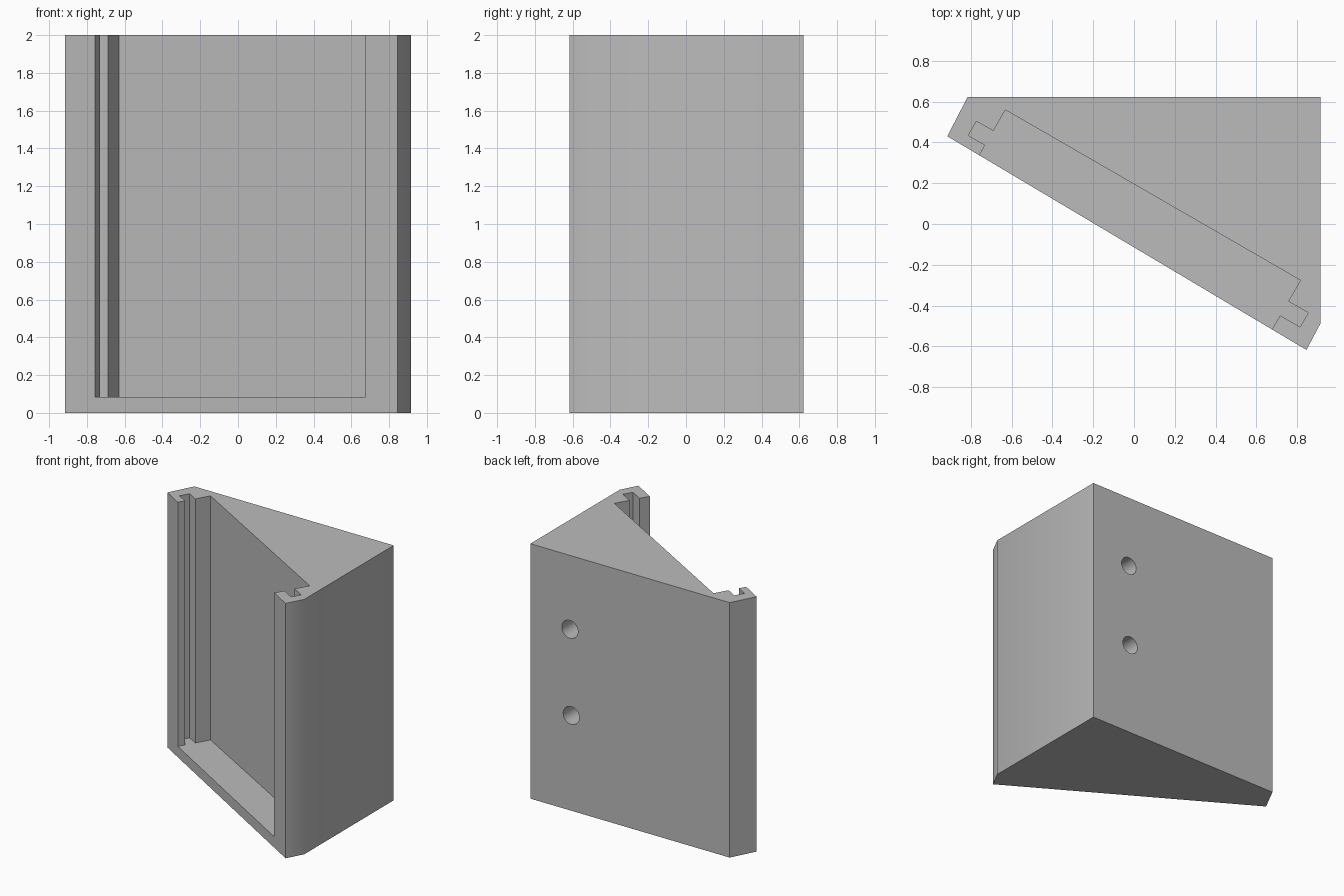
import bpy
import math
from mathutils import Matrix

cube = bpy.data.objects.get("Cube")
if cube:
    bpy.data.objects.remove(cube, do_unlink=True)

grey = bpy.data.materials.new("plain grey")
grey.use_nodes = True
colour = (0.5, 0.5, 0.5, 1)
grey.diffuse_color = colour
grey.node_tree.nodes["Principled BSDF"].inputs["Base Color"].default_value = colour


def prism(name, outline, bottom, top):
    """Extrude a counter-clockwise outline between two heights."""
    n = len(outline)
    verts = [(x, y, z) for z in (bottom, top) for x, y in outline]
    faces = [tuple(reversed(range(n))), tuple(range(n, 2 * n))]
    faces += [(i, (i + 1) % n, n + (i + 1) % n, n + i) for i in range(n)]
    mesh = bpy.data.meshes.new(name)
    mesh.from_pydata(verts, [], faces)
    mesh.materials.append(grey)
    obj = bpy.data.objects.new(name, mesh)
    bpy.context.collection.objects.link(obj)
    return obj


def cut(body, cutter):
    """Subtract the cutter from the body and remove it."""
    cutter.hide_render = True
    mod = body.modifiers.new("cut", 'BOOLEAN')
    mod.operation = 'DIFFERENCE'
    mod.solver = 'EXACT'
    mod.object = cutter
    bpy.context.view_layer.objects.active = body
    bpy.ops.object.modifier_apply(modifier=mod.name)
    bpy.data.objects.remove(cutter, do_unlink=True)


# Wedge-shaped body with a slanted front
body = prism("angled_wedge_mount", [
    (-0.915, 0.43), (0.845, -0.617), (0.915, -0.485),
    (0.915, 0.623), (-0.815, 0.623)], 0, 2)

# Open-topped pocket with a side channel, parallel to the slanted front
lip_l, lip_r = -0.825, 0.844
groove_l, groove_r = -0.92, 0.957
front, groove_front, groove_back, back = -0.3, -0.03, 0.05, 0.169
pocket = prism("pocket_cutter", [
    (lip_l, front), (lip_r, front), (lip_r, groove_front),
    (groove_r, groove_front), (groove_r, groove_back), (lip_r, groove_back),
    (lip_r, back), (lip_l, back), (lip_l, groove_back),
    (groove_l, groove_back), (groove_l, groove_front), (lip_l, groove_front)],
    0.085, 2.2)
pocket.data.transform(Matrix.Rotation(math.radians(-30), 4, 'Z'))
cut(body, pocket)

# Two blind screw holes in the back
radius, depth, sides = 0.07, 0.4, 32
for x, z in ((0.572, 1.42), (0.56, 0.747)):
    ring = [(radius * math.cos(math.tau * i / sides),
             radius * math.sin(math.tau * i / sides)) for i in range(sides)]
    hole = prism("hole_cutter", ring, -depth, depth)
    hole.data.transform(Matrix.Translation((x, 0.623, z))
                        @ Matrix.Rotation(math.radians(90), 4, 'X'))
    cut(body, hole)

# Smooth the rounded corner and holes, keep the other edges crisp
bpy.ops.object.select_all(action='DESELECT')
body.select_set(True)
bpy.context.view_layer.objects.active = body
bpy.ops.object.shade_smooth_by_angle(angle=math.radians(30))
